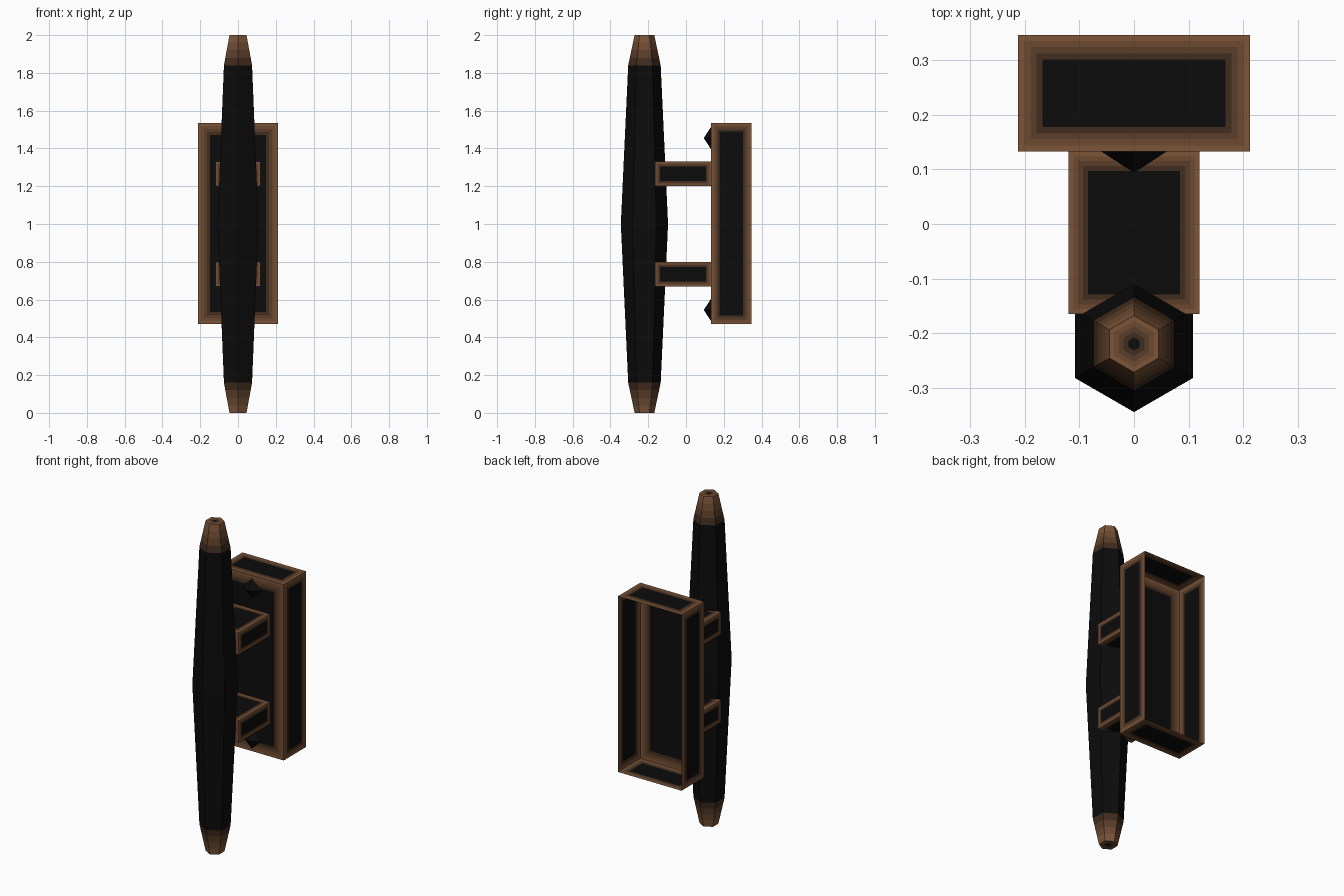
import bpy, bmesh, math
from mathutils import Vector

if "Cube" in bpy.data.objects:
    bpy.data.objects.remove(bpy.data.objects["Cube"])

# Finish: worn bronze edges fading to near-black centres
BRONZE, BLACK = (0.20, 0.09, 0.04), (0.0035, 0.0035, 0.0035)
STEPS = 4
mats = []
for i in range(STEPS + 1):
    t = i / STEPS
    m = bpy.data.materials.new(f"finish_{i}")
    m.diffuse_color = [a + (b - a) * t for a, b in zip(BRONZE, BLACK)] + [1]
    m.use_nodes = True
    m.node_tree.nodes["Principled BSDF"].inputs["Base Color"].default_value = m.diffuse_color
    mats.append(m)


def finish(bm, name):
    me = bpy.data.meshes.new(name)
    bm.to_mesh(me)
    bm.free()
    for m in mats:
        me.materials.append(m)
    ob = bpy.data.objects.new(name, me)
    bpy.context.collection.objects.link(ob)
    return ob


def wear(bm, faces, width):
    """Inset each face in bands running from bronze to black."""
    for f in faces:
        w = min(width, 0.3 * min(e.calc_length() for e in f.edges))
        for i in range(STEPS):
            ring = bmesh.ops.inset_individual(bm, faces=[f], thickness=w / STEPS)
            for r in ring["faces"]:
                r.material_index = i
        f.material_index = STEPS


def open_box(name, lo, hi, width):
    """Box shell without its back (+y) face."""
    bm = bmesh.new()
    bmesh.ops.create_cube(bm, size=1)
    lo, hi = Vector(lo), Vector(hi)
    bmesh.ops.scale(bm, vec=hi - lo, verts=bm.verts)
    bmesh.ops.translate(bm, vec=(lo + hi) / 2, verts=bm.verts)
    bm.normal_update()
    bmesh.ops.delete(bm, geom=[f for f in bm.faces if f.normal.y > 0.9],
                     context='FACES')
    wear(bm, list(bm.faces), width)
    return finish(bm, name)


# Mounting plate: shell open at the back
open_box("mounting_plate", (-0.213, 0.133, 0.47), (0.213, 0.347, 1.535), 0.09)

# Two stand-off brackets and two pointed studs, mirrored about mid height
for label, s in (("upper", 1), ("lower", -1)):
    zc = 1 + s * 0.266
    open_box(label + "_bracket", (-0.12, -0.165, zc - 0.066),
             (0.12, 0.133, zc + 0.066), 0.05)
    bm = bmesh.new()
    zs = 1 + s * 0.455
    ring = [bm.verts.new((0.06 * math.cos(a), 0.133, zs + 0.06 * math.sin(a)))
            for a in (k * math.pi / 2 for k in range(4))]
    tip = bm.verts.new((0, 0.094, zs))
    for k in range(4):
        bm.faces.new((ring[k], ring[(k + 1) % 4], tip)).material_index = STEPS
    finish(bm, label + "_stud")

# Grip: tapered six-sided bar, bronze bands at both ends
half = [(0.16 * i / STEPS, 0.052 + 0.034 * i / STEPS, i) for i in range(STEPS + 1)]
profile = half + [(1.0, 0.125, STEPS)] + [(2 - z, r, max(i - 1, 0))
                                         for z, r, i in reversed(half)]
bm = bmesh.new()
rings = []
for z, r, _ in profile:
    rings.append([bm.verts.new((r * math.sin(k * math.pi / 3),
                                -0.22 - r * math.cos(k * math.pi / 3), z))
                  for k in range(6)])
for j in range(len(rings) - 1):
    # shade by distance from the nearest end
    tone = min(j, len(rings) - 2 - j, STEPS)
    for k in range(6):
        n = (k + 1) % 6
        f = bm.faces.new((rings[j][k], rings[j][n], rings[j + 1][n], rings[j + 1][k]))
        f.material_index = tone
caps = [bm.faces.new(rings[0][::-1]), bm.faces.new(rings[-1])]
bm.normal_update()
for cap in caps:
    for i in range(STEPS):
        ring = bmesh.ops.inset_individual(bm, faces=[cap], thickness=0.01)
        for r in ring["faces"]:
            r.material_index = i
    cap.material_index = STEPS
finish(bm, "grip_bar")
